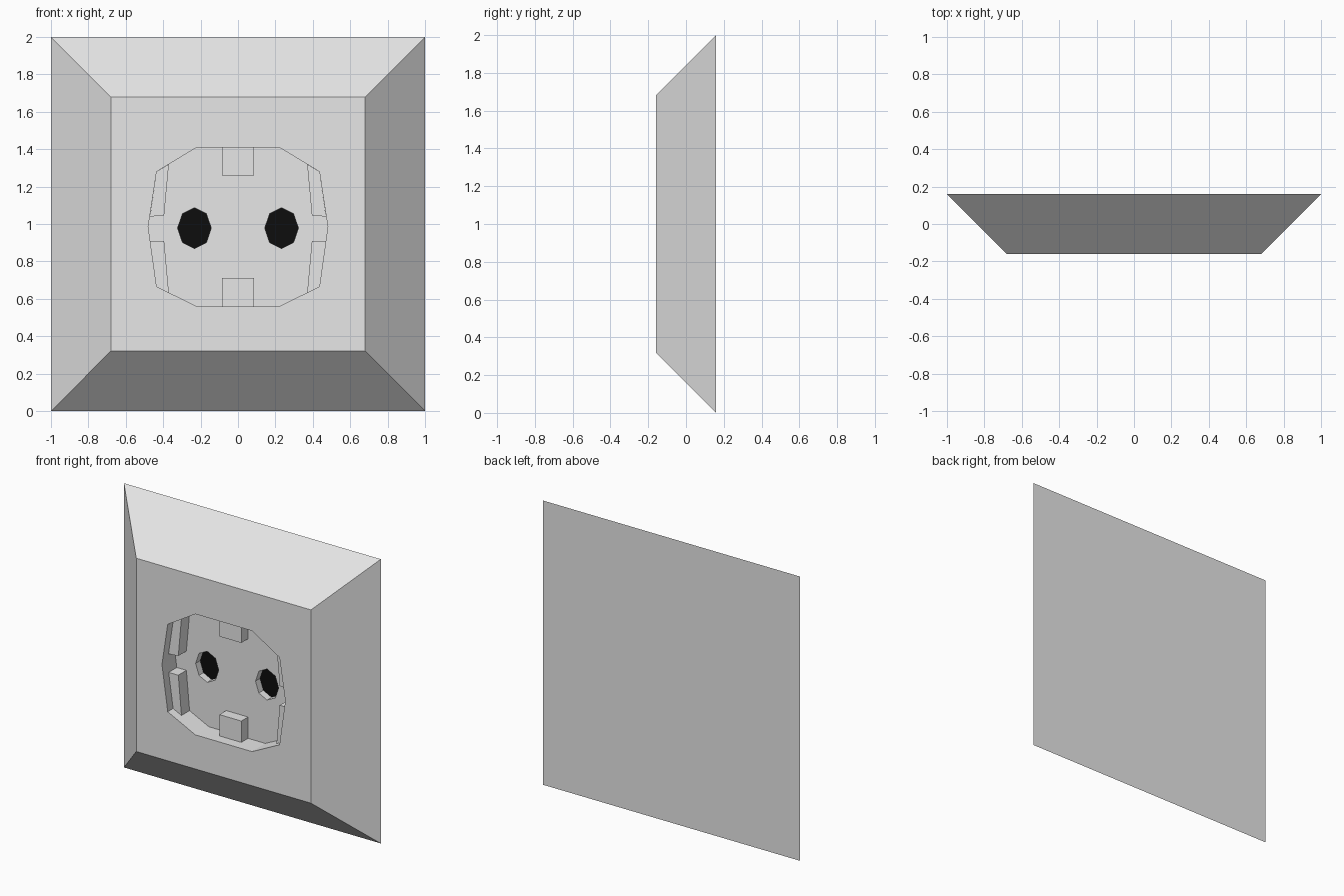
import bpy, bmesh, math

if "Cube" in bpy.data.objects:
    bpy.data.objects.remove(bpy.data.objects["Cube"])


def material(name, v):
    m = bpy.data.materials.new(name)
    m.diffuse_color = (v, v, v, 1)
    m.use_nodes = True
    m.node_tree.nodes["Principled BSDF"].inputs["Base Color"].default_value = m.diffuse_color
    return m


WHITE = material("off_white_plastic", 0.8)
BLACK = material("black_hole", 0.004)


def prism(name, outline, y0, y1, outline_back=None):
    """Solid between an (x, z) outline at y0 and one at y1."""
    bm = bmesh.new()
    front = [bm.verts.new((x, y0, z)) for x, z in outline]
    back = [bm.verts.new((x, y1, z)) for x, z in (outline_back or outline)]
    bm.faces.new(front)
    bm.faces.new(back[::-1])
    n = len(front)
    for i in range(n):
        j = (i + 1) % n
        bm.faces.new((front[i], back[i], back[j], front[j]))
    bmesh.ops.recalc_face_normals(bm, faces=bm.faces)
    me = bpy.data.meshes.new(name)
    bm.to_mesh(me)
    bm.free()
    ob = bpy.data.objects.new(name, me)
    bpy.context.collection.objects.link(ob)
    me.materials.append(WHITE)
    return ob


def cut(target, cutter):
    cutter.hide_render = True
    mod = target.modifiers.new("cut", 'BOOLEAN')
    mod.operation = 'DIFFERENCE'
    mod.solver = 'EXACT'
    mod.object = cutter
    bpy.context.view_layer.objects.active = target
    bpy.ops.object.modifier_apply(modifier=mod.name)
    bpy.data.objects.remove(cutter)


def rect(x0, x1, z0, z1):
    return [(x0, z0), (x1, z0), (x1, z1), (x0, z1)]


FRONT, FLOOR, HOLE_END, BACK = -0.16, -0.01, 0.04, 0.16

# bevelled cover plate
plate = prism("cover_plate", rect(-0.68, 0.68, 0.32, 1.68), FRONT, BACK,
              rect(-1, 1, 0, 2))

# ten-sided recess
half = [(0.22, 0.56), (0.435, 0.665), (0.48, 0.985), (0.435, 1.28), (0.22, 1.41)]
recess = half + [(-x, z) for x, z in reversed(half)]
cut(plate, prism("recess_cutter", recess, FRONT - 0.1, FLOOR))

# two eight-sided pin holes
for s in (-1, 1):
    ring = [(s * 0.233 + 0.09 * math.cos(k * math.pi / 4),
             0.978 + 0.109 * math.sin(k * math.pi / 4)) for k in range(8)]
    cut(plate, prism("hole_cutter", ring, FLOOR - 0.05, HOLE_END))

# black hole ends
plate.data.materials.clear()
plate.data.materials.append(WHITE)
plate.data.materials.append(BLACK)
for f in plate.data.polygons:
    f.material_index = int(f.normal.y < -0.9 and abs(f.center.y - HOLE_END) < 0.01)

# earth contacts at top and bottom
prism("top_contact", rect(-0.085, 0.085, 1.26, 1.41), -0.085, FLOOR)
prism("bottom_contact", rect(-0.085, 0.085, 0.56, 0.71), -0.085, FLOOR)

# guide ribs on both sides
upper = [(0.37, 1.319), (0.395, 1.045), (0.471, 1.04), (0.435, 1.28)]
lower = [(0.37, 0.633), (0.395, 0.91), (0.47, 0.91), (0.435, 0.665)]
for s, side in ((-1, "left"), (1, "right")):
    for pts, level in ((upper, "upper"), (lower, "lower")):
        prism(f"{side}_{level}_rib", [(s * x, z) for x, z in pts], -0.1, FLOOR)
